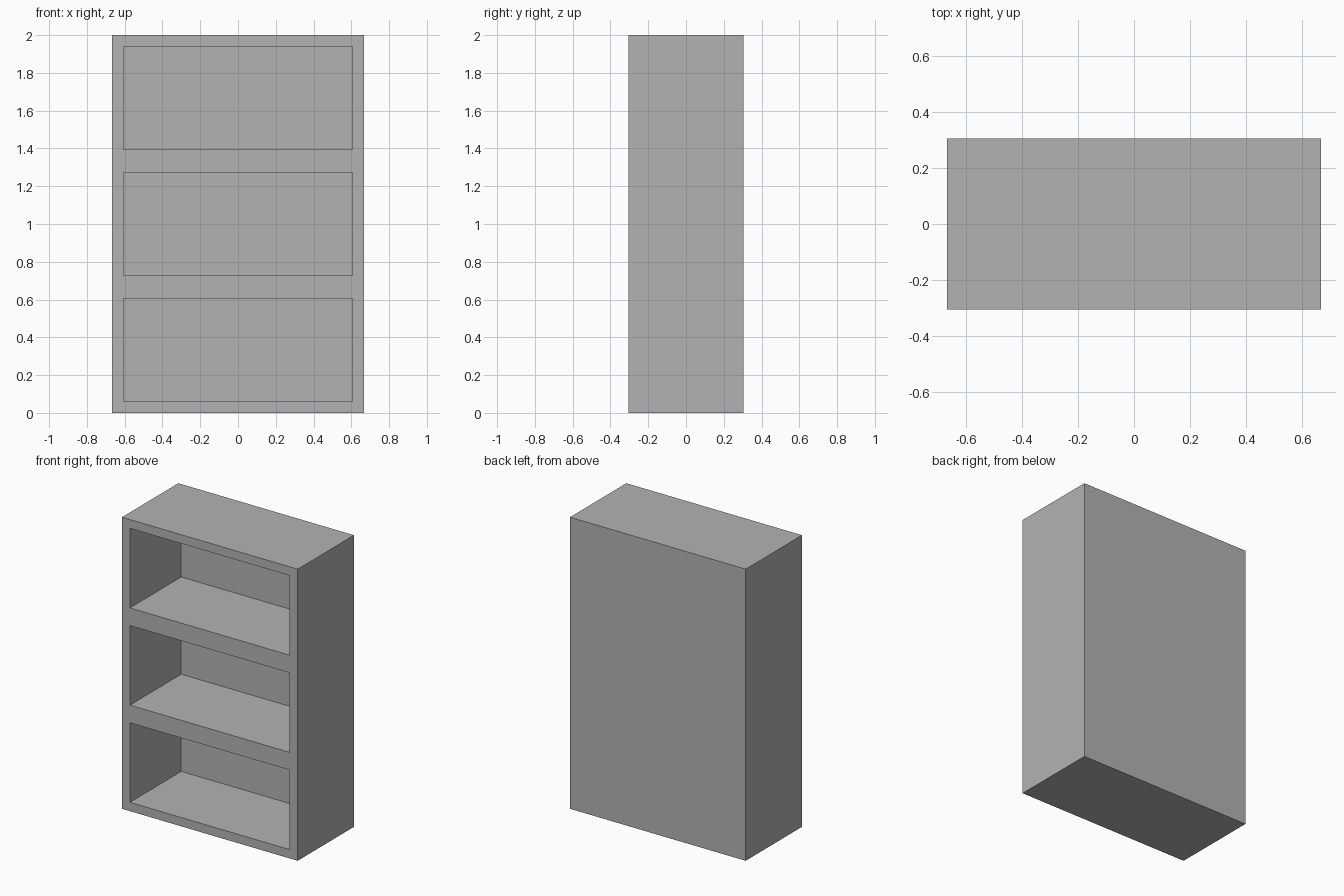
import bpy

if "Cube" in bpy.data.objects:
    bpy.data.objects.remove(bpy.data.objects["Cube"])

W, D, H = 1.333, 0.61, 2.0      # outer size
T = 0.0606                      # wall thickness
BACK = 0.055                    # back panel thickness
N = 3                           # number of compartments

grey = bpy.data.materials.new("grey")
grey.diffuse_color = (0.45, 0.45, 0.45, 1)
grey.use_nodes = True
grey.node_tree.nodes["Principled BSDF"].inputs["Base Color"].default_value = grey.diffuse_color


def box(name, size, centre):
    bpy.ops.mesh.primitive_cube_add(size=1, location=centre)
    ob = bpy.context.object
    ob.name = name
    ob.scale = size
    bpy.ops.object.transform_apply(location=True, rotation=False, scale=True)
    ob.data.materials.append(grey)
    return ob


# Solid cabinet body
body = box("bookcase", (W, D, H), (0, 0, H / 2))

# Open compartments, cut from the front
module = H / N
y0, y1 = -D / 2 - 0.1, D / 2 - BACK
for i in range(N):
    cutter = box(f"compartment_cutter_{i + 1}",
                 (W - 2 * T, y1 - y0, module - 2 * T),
                 (0, (y0 + y1) / 2, (i + 0.5) * module))
    cutter.hide_render = True
    cut = body.modifiers.new(f"compartment_{i + 1}", 'BOOLEAN')
    cut.operation = 'DIFFERENCE'
    cut.solver = 'EXACT'
    cut.object = cutter
    bpy.context.view_layer.objects.active = body
    bpy.ops.object.modifier_apply(modifier=cut.name)
    bpy.data.objects.remove(cutter)
